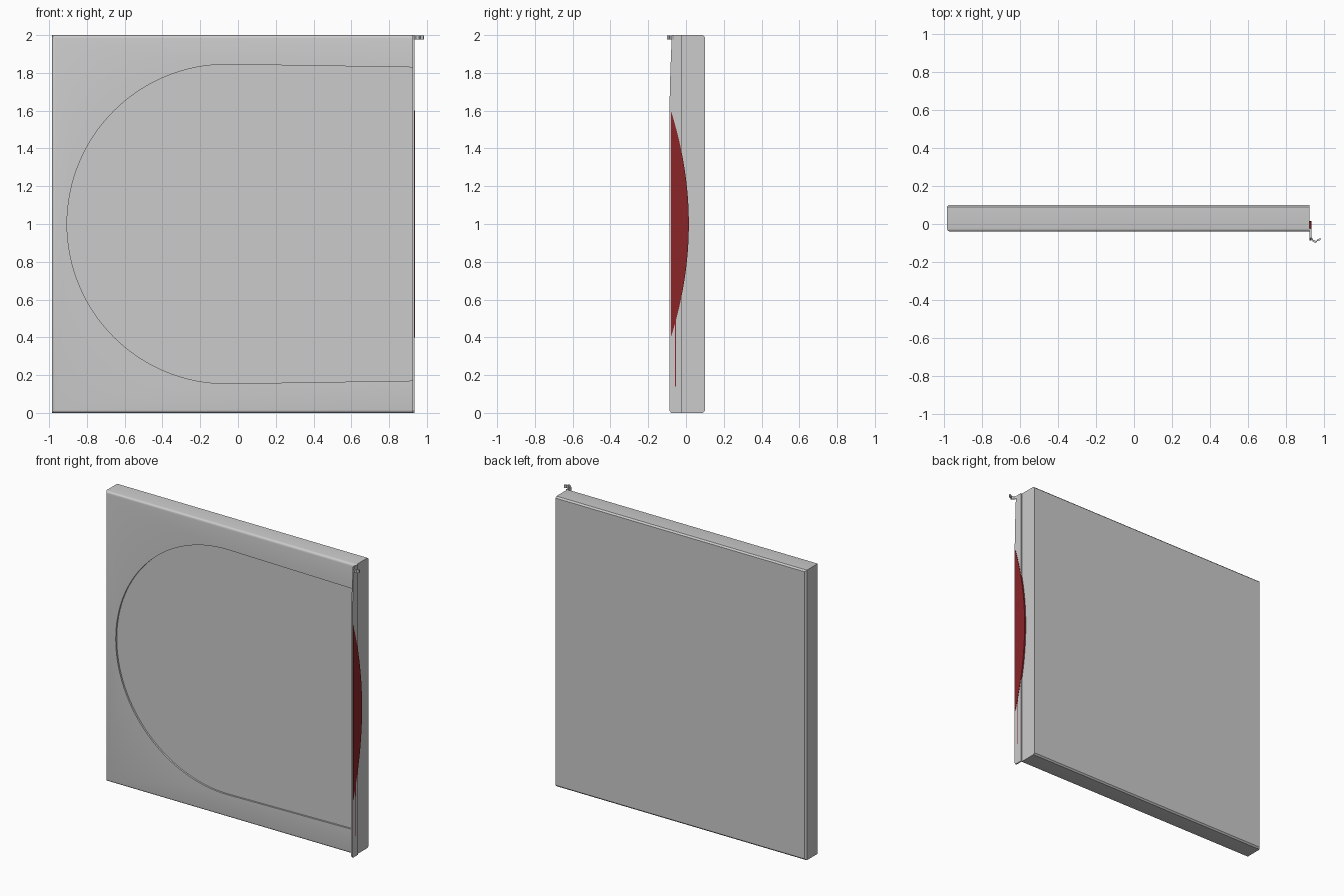
import bpy, bmesh, math
from mathutils import Vector

if "Cube" in bpy.data.objects:
    bpy.data.objects.remove(bpy.data.objects["Cube"])

X0, X1, YF, YB = -0.985, 0.925, -0.04, 0.10


def make(name, bm):
    bmesh.ops.recalc_face_normals(bm, faces=bm.faces)
    me = bpy.data.meshes.new(name)
    bm.to_mesh(me)
    bm.free()
    ob = bpy.data.objects.new(name, me)
    bpy.context.collection.objects.link(ob)
    return ob


def prism(name, pts, depth):
    """Extrude a closed outline of 3D points along a vector."""
    bm = bmesh.new()
    f = bm.faces.new([bm.verts.new(p) for p in pts])
    g = bmesh.ops.extrude_face_region(bm, geom=[f])
    bmesh.ops.translate(bm, vec=Vector(depth),
                        verts=[v for v in g["geom"] if isinstance(v, bmesh.types.BMVert)])
    return make(name, bm)


def smooth(ob):
    bpy.ops.object.select_all(action='DESELECT')
    ob.select_set(True)
    bpy.context.view_layer.objects.active = ob
    bpy.ops.object.shade_smooth_by_angle(angle=math.radians(35))


# Main slab with softened front and back rims, crisp right end
bm = bmesh.new()
bmesh.ops.create_cube(bm, size=1)
for v in bm.verts:
    v.co = (X1 if v.co.x > 0 else X0, YB if v.co.y > 0 else YF, 2 if v.co.z > 0 else 0)


def rim(y):
    return [e for e in bm.edges
            if all(abs(v.co.y - y) < 1e-4 for v in e.verts)
            and not all(abs(v.co.x - X1) < 1e-4 for v in e.verts)]


bmesh.ops.bevel(bm, geom=rim(YF), offset=0.016, segments=4, profile=0.5, affect='EDGES')
bmesh.ops.bevel(bm, geom=rim(YB), offset=0.01, segments=1, affect='EDGES')
slab = make("slab", bm)

# D-shaped shallow recess open at the right end
cx, r = -0.06, 0.845
outline = [(X1 + 0.1, -0.1, 0.172), (X1 + 0.1, -0.1, 1.828)]
for i in range(65):
    a = math.pi / 2 + math.pi * i / 64
    outline.append((cx + r * math.cos(a), -0.1, 1 + r * math.sin(a)))
cutter = prism("recess_cutter", outline, (0, 0.1 + YF + 0.012, 0))
cutter.hide_render = True
cutter.hide_viewport = True
mod = slab.modifiers.new("recess", 'BOOLEAN')
mod.object = cutter
mod.solver = 'EXACT'
bpy.context.view_layer.update()
dg = bpy.context.evaluated_depsgraph_get()
slab.data = bpy.data.meshes.new_from_object(slab.evaluated_get(dg))
slab.modifiers.clear()
bpy.data.objects.remove(cutter)
smooth(slab)

# Thin sealing lip along the right front edge, tapering toward the top
lip_edge = [(-0.08, 0), (-0.088, 0.015), (-0.088, 1.6), (-0.083, 1.8), (-0.075, 2)]
lip = prism("edge_lip", [(X1, y, z) for y, z in lip_edge] + [(X1, -0.025, 2), (X1, -0.025, 0)],
            (0.009, 0, 0))

# Small curled tab at the top of the lip
path = [(0.927, -0.03), (0.932, -0.06), (0.944, -0.083), (0.96, -0.09), (0.968, -0.08), (0.985, -0.075)]
back = [(x - 0.002, y - 0.01) for x, y in reversed(path)]
tab = prism("curled_tab", [(x, y, 1.978) for x, y in path + back], (0, 0, 0.02))

# Red lens-shaped panel and thin streak on the right end
red = bpy.data.materials.new("red")
red.diffuse_color = (0.26, 0.018, 0.022, 1)
red.use_nodes = True
red.node_tree.nodes["Principled BSDF"].inputs["Base Color"].default_value = red.diffuse_color
lens = []
for i in range(33):
    t = -1 + i / 16
    lens.append((X1 + 0.0005, -0.08 + 0.095 * (1 - t * t), 1 + 0.6 * t))
panel = prism("red_panel", lens, (0.0105, 0, 0))
streak = prism("red_streak", [(X1 + 0.001, -0.058, 0.14), (X1 + 0.001, -0.054, 0.14),
                              (X1 + 0.001, -0.052, 0.5), (X1 + 0.001, -0.059, 0.5)], (0.009, 0, 0))
for ob in (panel, streak):
    ob.data.materials.append(red)
